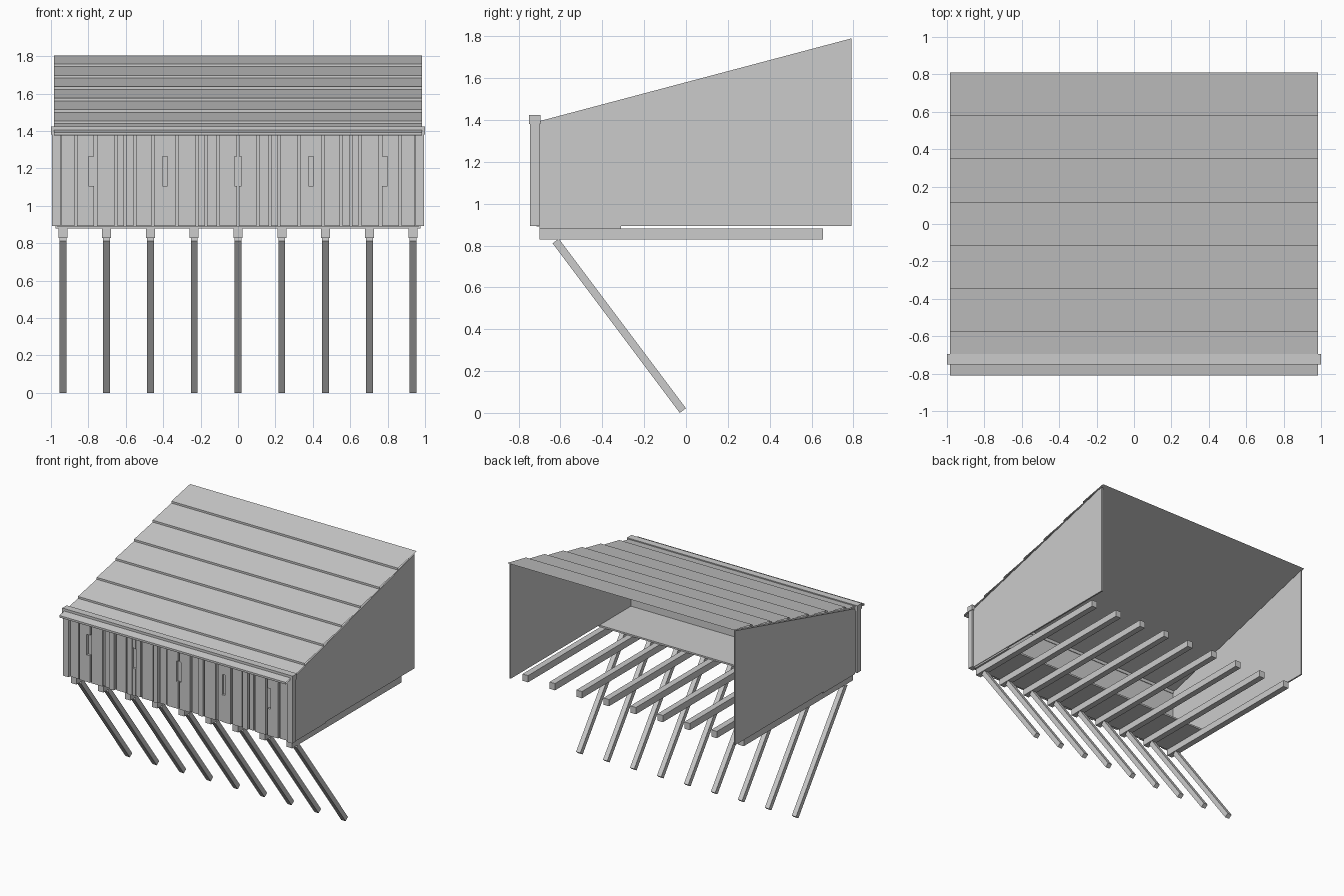
import bpy
from mathutils import Vector

if "Cube" in bpy.data.objects:
    bpy.data.objects.remove(bpy.data.objects["Cube"])


def mesh_obj(name, verts, faces):
    me = bpy.data.meshes.new(name)
    me.from_pydata(verts, [], faces)
    me.update()
    ob = bpy.data.objects.new(name, me)
    bpy.context.collection.objects.link(ob)
    return ob


def extrude_x(name, profile, x0, x1):
    """Closed (y, z) profile, counter-clockwise, extruded along x."""
    n = len(profile)
    verts = [(x, y, z) for x in (x0, x1) for y, z in profile]
    faces = [tuple(reversed(range(n))), tuple(range(n, 2 * n))]
    faces += [(i, (i + 1) % n, n + (i + 1) % n, n + i) for i in range(n)]
    return mesh_obj(name, verts, faces)


def box(name, x0, x1, y0, y1, z0, z1):
    return extrude_x(name, [(y0, z0), (y1, z0), (y1, z1), (y0, z1)], x0, x1)


def sheet(name, path, half):
    """Open (y, z) path swept across the width, no thickness."""
    verts = [(x, y, z) for y, z in path for x in (-half, half)]
    faces = [(2 * i, 2 * i + 1, 2 * i + 3, 2 * i + 2) for i in range(len(path) - 1)]
    return mesh_obj(name, verts, faces)


# roof: flat underside with seven stepped rows of boards on top
Y0, Y1, Z0, Z1, ROWS, STEP = -0.81, 0.81, 1.378, 1.805, 7, 0.015
steps = []
for i in range(ROWS):
    a, b = i / ROWS, (i + 1) / ROWS
    ya, yb = Y0 + (Y1 - Y0) * a, Y0 + (Y1 - Y0) * b
    za, zb = Z0 + (Z1 - Z0) * a, Z0 + (Z1 - Z0) * b
    steps += [(ya, za), (ya, za + STEP), (yb, zb)]
sheet("roof_boards", steps, 0.983)
under = sheet("roof_underside", [(Y0, Z0 - 0.001), (Y1, Z1 - 0.001)], 0.983)
under.data.flip_normals()

# side walls and corner posts
side = [(-0.70, 0.893), (0.79, 0.893), (0.79, 1.79), (-0.70, 1.395)]
for s, tag in ((-1, "left"), (1, "right")):
    a, b = sorted((s * 0.968, s * 0.98))
    extrude_x("side_wall_" + tag, side, a, b)
    a, b = sorted((s * 0.948, s * 0.995))
    box("corner_post_" + tag, a, b, -0.746, -0.70, 0.893, 1.39)

# front wall: backing panel, top beam
box("front_backing", -0.968, 0.968, -0.715, -0.70, 0.89, 1.385)
box("front_top_beam", -1.0, 1.0, -0.75, -0.695, 1.382, 1.424)

# front planks of uneven width: (start, end, front y), mirrored
planks = [(0.006, 0.10, -0.735), (0.112, 0.165, -0.728), (0.177, 0.215, -0.742),
          (0.225, 0.32, -0.735), (0.335, 0.376, -0.728), (0.404, 0.45, -0.735),
          (0.462, 0.545, -0.728), (0.558, 0.60, -0.742), (0.61, 0.645, -0.728),
          (0.66, 0.755, -0.735), (0.77, 0.862, -0.735), (0.875, 0.945, -0.728)]
for s, tag in ((-1, "left"), (1, "right")):
    for i, (a, b, y) in enumerate(planks):
        x0, x1 = sorted((s * a, s * b))
        box(f"front_plank_{tag}_{i}", x0, x1, y, -0.714, 0.893, 1.383)
    # boards leaving a slit opening between z 1.105 and 1.265
    x0, x1 = sorted((s * 0.374, s * 0.406))
    for z0, z1 in ((0.893, 1.105), (1.265, 1.383)):
        box(f"slit_plank_{tag}", x0, x1, -0.733, -0.714, z0, z1)

# slit notches cut out of the planks they touch
cutters = []
for x in (-0.78, 0.0, 0.78):
    c = box("slit_cutter", x - 0.018, x + 0.018, -0.80, -0.7145, 1.105, 1.265)
    c.hide_render = True
    c.hide_viewport = True
    cutters.append((x, c))
for s, tag in ((-1, "left"), (1, "right")):
    for idx, x in ((0, 0.0), (10, s * 0.78)):
        ob = bpy.data.objects[f"front_plank_{tag}_{idx}"]
        m = ob.modifiers.new("slit", "BOOLEAN")
        m.operation = 'DIFFERENCE'
        m.solver = 'EXACT'
        m.object = next(c for cx, c in cutters if cx == x)

# floor behind the front wall
box("floor", -0.975, 0.975, -0.70, -0.31, 0.88, 0.893)

# joists and slanted braces
top, end = Vector((-0.623, 0.822)), Vector((-0.015, 0.011))
d = (end - top).normalized()
p = Vector((-d.y, d.x)) * 0.0185
brace = [tuple(v) for v in (top - p, end - p, end + p, top + p)]
for i in range(9):
    x = (i - 4) * 0.234
    box(f"joist_{i}", x - 0.024, x + 0.024, -0.70, 0.655, 0.828, 0.881)
    extrude_x(f"brace_{i}", brace, x - 0.0185, x + 0.0185)
